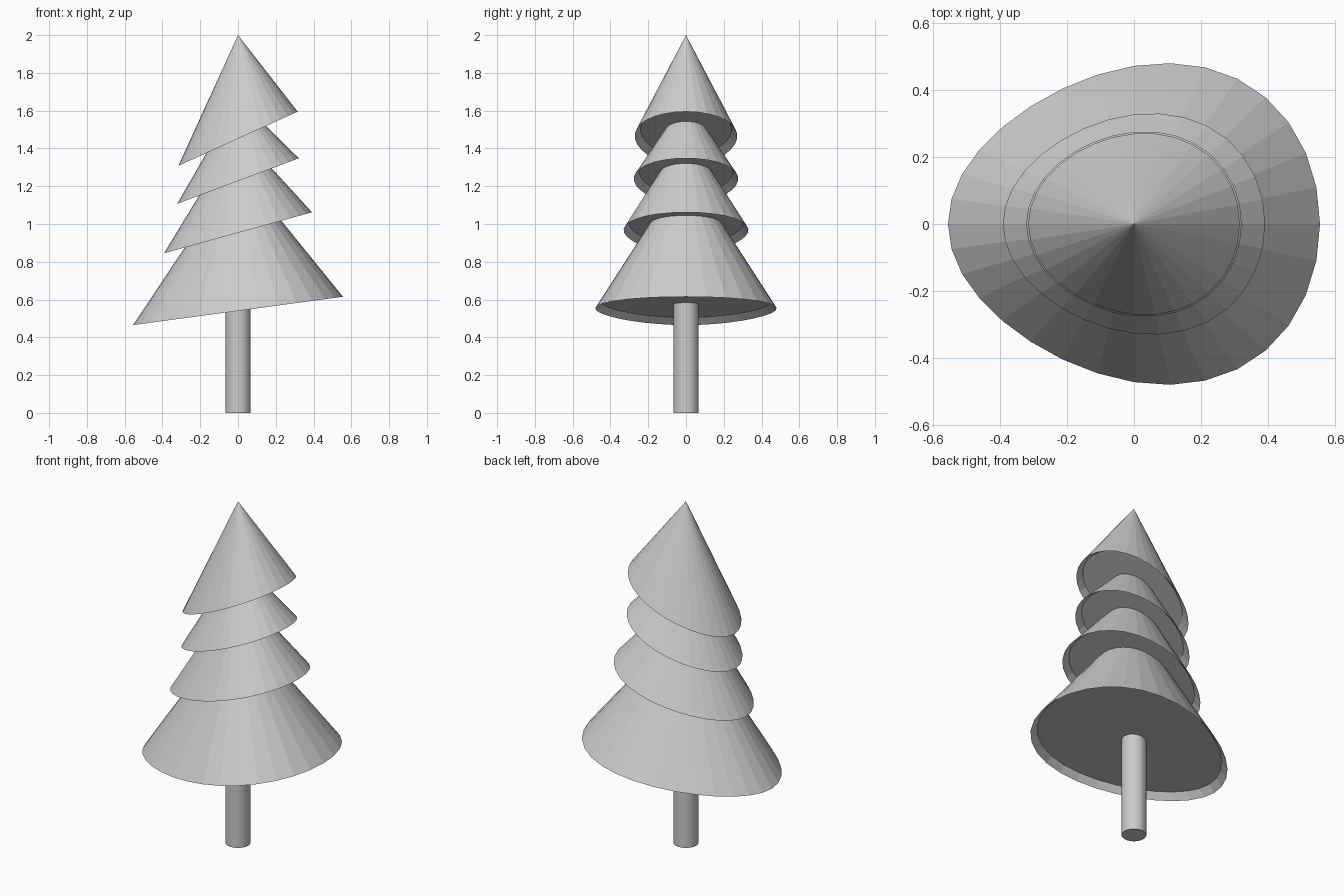
import bpy, bmesh, math

if "Cube" in bpy.data.objects:
    bpy.data.objects.remove(bpy.data.objects["Cube"])

SIDES = 32
RECESS = 0.035   # how far the underside disc sits above the rim
LIP = 0.035      # width of the sloping inner lip


def make_tier(name, apex_z, radius, z_left, z_right, width, skew):
    """Cone with a tilted, slightly egg-shaped rim and a recessed underside."""
    mid, slope = (z_left + z_right) / 2, (z_right - z_left) / (2 * radius)
    bm = bmesh.new()

    def ring(r, lift):
        verts = []
        for i in range(SIDES):
            a = 2 * math.pi * i / SIDES
            x = r * math.cos(a)
            y = r * math.sin(a) * (width + skew * math.cos(a))
            verts.append(bm.verts.new((x, y, mid + slope * x + lift)))
        return verts

    rim, inner = ring(radius, 0), ring(radius - LIP, RECESS)
    apex = bm.verts.new((0, 0, apex_z))
    for i in range(SIDES):
        j = (i + 1) % SIDES
        bm.faces.new((rim[i], rim[j], apex))
        bm.faces.new((rim[j], rim[i], inner[i], inner[j]))
    bm.faces.new(inner[::-1])
    mesh = bpy.data.meshes.new(name)
    bm.to_mesh(mesh)
    bm.free()
    bpy.context.collection.objects.link(bpy.data.objects.new(name, mesh))


# Foliage tiers, top to bottom
make_tier("foliage_top", 2.00, 0.316, 1.308, 1.595, 0.855, 0.09)
make_tier("foliage_upper", 1.665, 0.322, 1.107, 1.348, 0.855, 0.09)
make_tier("foliage_middle", 1.49, 0.392, 0.845, 1.062, 0.835, 0.12)
make_tier("foliage_bottom", 1.30, 0.556, 0.465, 0.615, 0.85, 0.16)

# Trunk
bpy.ops.mesh.primitive_cylinder_add(vertices=SIDES, radius=0.066, depth=0.62,
                                    location=(0, 0, 0.31))
bpy.context.object.name = "trunk"
